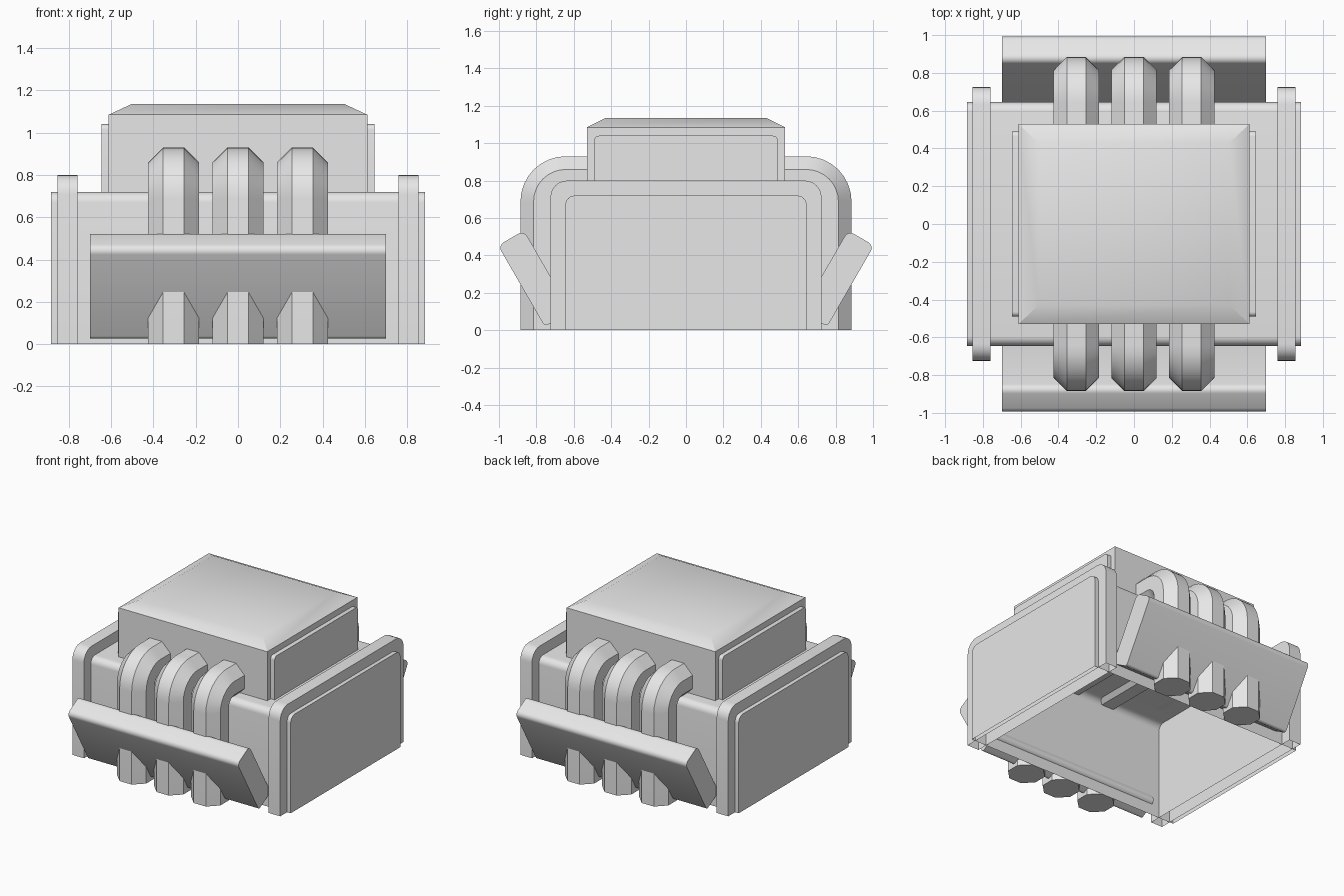
import bpy, bmesh, math
from mathutils import Vector

if "Cube" in bpy.data.objects:
    bpy.data.objects.remove(bpy.data.objects["Cube"], do_unlink=True)

# Single flat colour
grey = bpy.data.materials.new("light_grey")
grey.use_nodes = True
grey.diffuse_color = (0.8, 0.8, 0.8, 1)
grey.node_tree.nodes["Principled BSDF"].inputs["Base Color"].default_value = (0.8, 0.8, 0.8, 1)


def finish(name, bm, open_bottom=False):
    """Turn a bmesh into a shaded, coloured object."""
    bmesh.ops.recalc_face_normals(bm, faces=bm.faces)
    if open_bottom:
        low = min(v.co.z for v in bm.verts)
        base = [f for f in bm.faces if all(v.co.z < low + 1e-5 for v in f.verts)]
        bmesh.ops.delete(bm, geom=base, context='FACES')
    mesh = bpy.data.meshes.new(name)
    bm.to_mesh(mesh)
    bm.free()
    obj = bpy.data.objects.new(name, mesh)
    bpy.context.collection.objects.link(obj)
    mesh.materials.append(grey)
    bpy.ops.object.select_all(action='DESELECT')
    obj.select_set(True)
    bpy.context.view_layer.objects.active = obj
    bpy.ops.object.shade_smooth_by_angle(angle=math.radians(30))
    return obj


def rounded(corners, steps=6):
    """Round the right-angled corners given as (y, z, radius)."""
    out = []
    for i, (y, z, r) in enumerate(corners):
        p = Vector((y, z))
        if r == 0:
            out.append(p)
            continue
        d1 = (Vector(corners[i - 1][:2]) - p).normalized()
        d2 = (Vector(corners[(i + 1) % len(corners)][:2]) - p).normalized()
        centre = p + r * (d1 + d2)
        for k in range(steps + 1):
            a = math.pi / 2 * k / steps
            out.append(centre - r * (d2 * math.cos(a) + d1 * math.sin(a)))
    return out


def loft(rings):
    """Join equal rings of points into a capped solid."""
    bm = bmesh.new()
    loops = [[bm.verts.new(p) for p in ring] for ring in rings]
    for a, b in zip(loops, loops[1:]):
        for i in range(len(a)):
            j = (i + 1) % len(a)
            bm.faces.new((a[i], a[j], b[j], b[i]))
    bm.faces.new(loops[0])
    bm.faces.new(loops[-1])
    return bm


def prism(name, profile, x0, x1, open_bottom=False):
    rings = [[(x, p.x, p.y) for p in profile] for x in (x0, x1)]
    return finish(name, loft(rings), open_bottom)


def arch(half, low, top, r):
    return rounded([(-half, low, 0), (-half, top, r), (half, top, r), (half, low, 0)])


# Hollow body and the raised band at each end
prism("body_shell", arch(0.645, 0, 0.72, 0.05), -0.885, 0.885, True)
for side, s in (("left", 1), ("right", -1)):
    prism(side + "_end_band", arch(0.725, 0, 0.80, 0.09), s * 0.76, s * 0.855, True)
    # Thin plate on the side of the cap
    prism(side + "_cap_plate", arch(0.49, 0.72, 1.04, 0.025), s * 0.60, s * 0.645)

# Cap with a shallow sloped top
rings = [[(sx * hx, sy * hy, z) for sx, sy in ((-1, -1), (1, -1), (1, 1), (-1, 1))]
         for hx, hy, z in ((0.612, 0.53, 0.72), (0.612, 0.53, 1.085), (0.505, 0.43, 1.135))]
finish("cap", loft(rings), True)

# Slanted flaps on the front and back
up = Vector((0.5, 0.866))
inward = Vector((-0.866, 0.5))
foot = Vector((0.755, 0.02))
outline = [foot, foot + up * 0.5, foot + up * 0.5 + inward * 0.16, foot + inward * 0.16]
for side, s in (("front", -1), ("back", 1)):
    flap = rounded([(s * p.x, p.y, 0.035 if i != 0 else 0.02) for i, p in enumerate(outline)])
    prism(side + "_flap", flap, -0.70, 0.70)

# Three octagonal pipes arching over the body
BEND, REACH, CREST = 0.122, 0.765, 0.81
path = [(-REACH, 0.0, math.pi)]
for k in range(9):
    a = math.pi - math.pi / 2 * k / 8
    path.append((-REACH + BEND + BEND * math.cos(a), CREST - BEND + BEND * math.sin(a), a))
path += [(-y, z, math.pi - a) for y, z, a in reversed(path)]
radius = 0.12 / math.cos(math.pi / 8)
for name, cx in (("right", -0.305), ("middle", 0.0), ("left", 0.305)):
    rings = []
    for y, z, a in path:
        ring = []
        for k in range(8):
            t = math.pi / 8 + k * math.pi / 4
            out = radius * math.cos(t)
            ring.append((cx + radius * math.sin(t), y + out * math.cos(a), z + out * math.sin(a)))
        rings.append(ring)
    finish(name + "_pipe", loft(rings))
